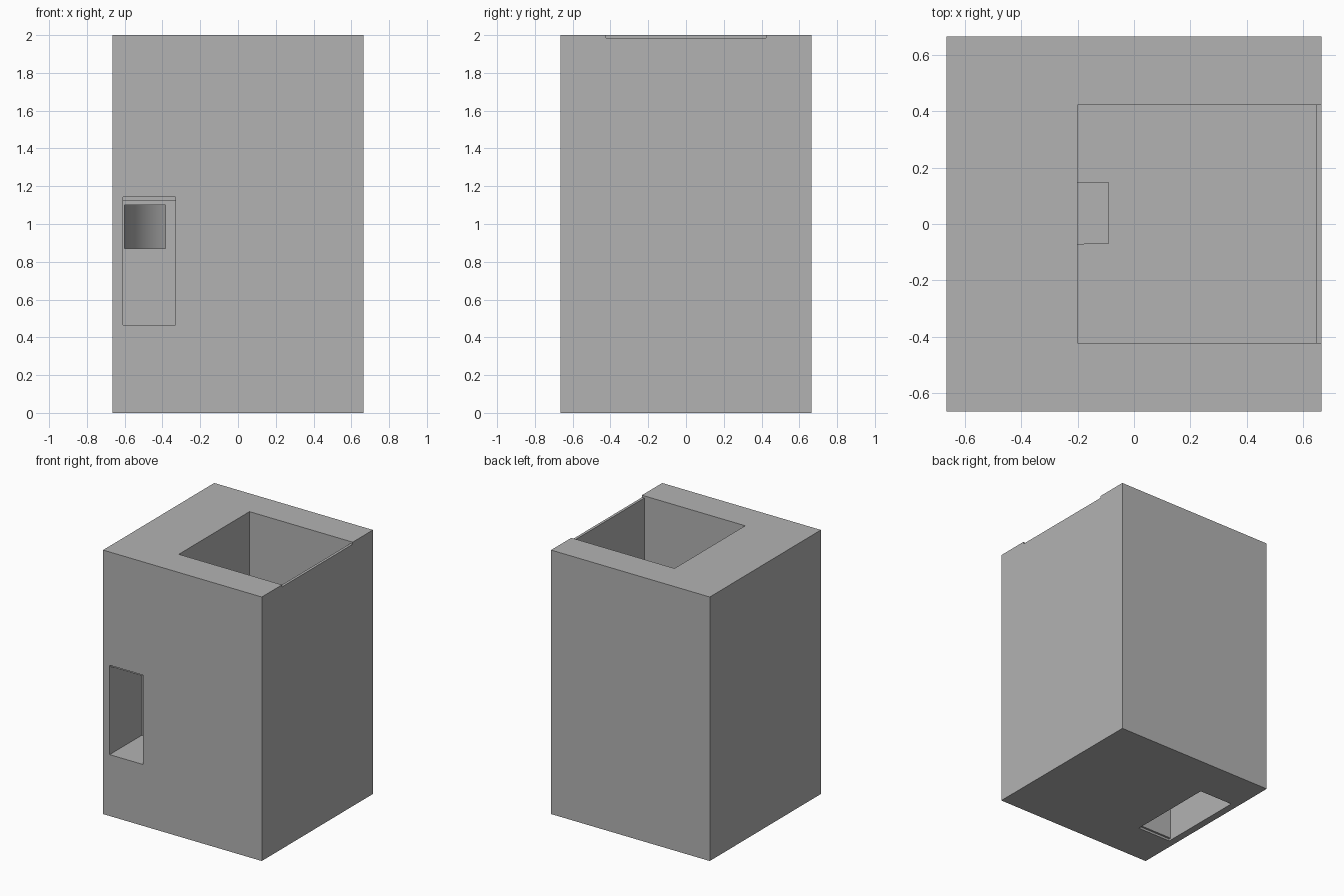
import bpy
import bmesh
from math import cos, sin, pi

old = bpy.data.objects.get("Cube")
if old:
    bpy.data.objects.remove(old, do_unlink=True)

grey = bpy.data.materials.new("plain_grey")
grey.use_nodes = True
colour = (0.45, 0.45, 0.45, 1)
grey.diffuse_color = colour
grey.node_tree.nodes["Principled BSDF"].inputs["Base Color"].default_value = colour


def prism(name, outline, z0, z1):
    """Solid with a flat outline in x and y, raised from z0 to z1."""
    bm = bmesh.new()
    face = bm.faces.new([bm.verts.new((x, y, z0)) for x, y in outline])
    raised = bmesh.ops.extrude_face_region(bm, geom=[face])["geom"]
    top = [v for v in raised if isinstance(v, bmesh.types.BMVert)]
    bmesh.ops.translate(bm, verts=top, vec=(0, 0, z1 - z0))
    bmesh.ops.recalc_face_normals(bm, faces=bm.faces)
    mesh = bpy.data.meshes.new(name)
    bm.to_mesh(mesh)
    bm.free()
    mesh.materials.append(grey)
    obj = bpy.data.objects.new(name, mesh)
    bpy.context.collection.objects.link(obj)
    return obj


def box(name, xs, ys, zs):
    (a, b), (c, d) = xs, ys
    return prism(name, [(a, c), (b, c), (b, d), (a, d)], *zs)


def arc(radius, steps=40):
    """Quarter turn from heading back to heading left."""
    angles = [pi - pi / 2 * i / steps for i in range(steps + 1)]
    return [(CX + radius * cos(t), CY + radius * sin(t)) for t in angles]


# Main block
W, H, LIP, OUT = 0.665, 2.0, 0.016, 0.1
body = box("body", (-W, W), (-W, W), (0, H))

# Bent passage joining the front pocket to the shaft
CX, CY, INNER, OUTER = -0.175, -0.28, 0.21, 0.427
END = -0.09
outline = ([(CX - OUTER, CY - 0.05)] + arc(OUTER) + [(END, CY + OUTER), (END, CY + INNER)]
           + arc(INNER)[::-1] + [(CX - INNER, CY - 0.05)])
passage = prism("passage_cutter", outline, 0.87, 1.1)

side = (-0.61, -0.33)
cutters = [
    # Top shaft and its lid recess, open at the left side
    box("shaft_cutter", (-0.2, 0.645), (-0.423, 0.423), (1.0, H + OUT)),
    box("top_lid_cutter", (-0.2, W + OUT), (-0.423, 0.423), (H - LIP, H + OUT)),
    # Front pocket and its lid recess
    box("front_pocket_cutter", side, (-W - OUT, CY), (0.465, 1.125)),
    box("front_lid_cutter", side, (-W - OUT, -W + LIP), (0.465, 1.142)),
    # Underside compartment and its lid recess
    box("base_pocket_cutter", side, (-0.325, 0.34), (-OUT, 0.4)),
    box("base_lid_cutter", side, (-0.34, 0.34), (-OUT, LIP)),
    passage,
]

bpy.context.view_layer.objects.active = body
for cutter in cutters:
    mod = body.modifiers.new("cut", "BOOLEAN")
    mod.operation = "DIFFERENCE"
    mod.solver = "EXACT"
    mod.object = cutter
    bpy.ops.object.modifier_apply(modifier=mod.name)
    bpy.data.objects.remove(cutter, do_unlink=True)

# Smooth the bend, keep the corners sharp
bpy.ops.object.select_all(action="DESELECT")
body.select_set(True)
bpy.ops.object.shade_smooth_by_angle()
